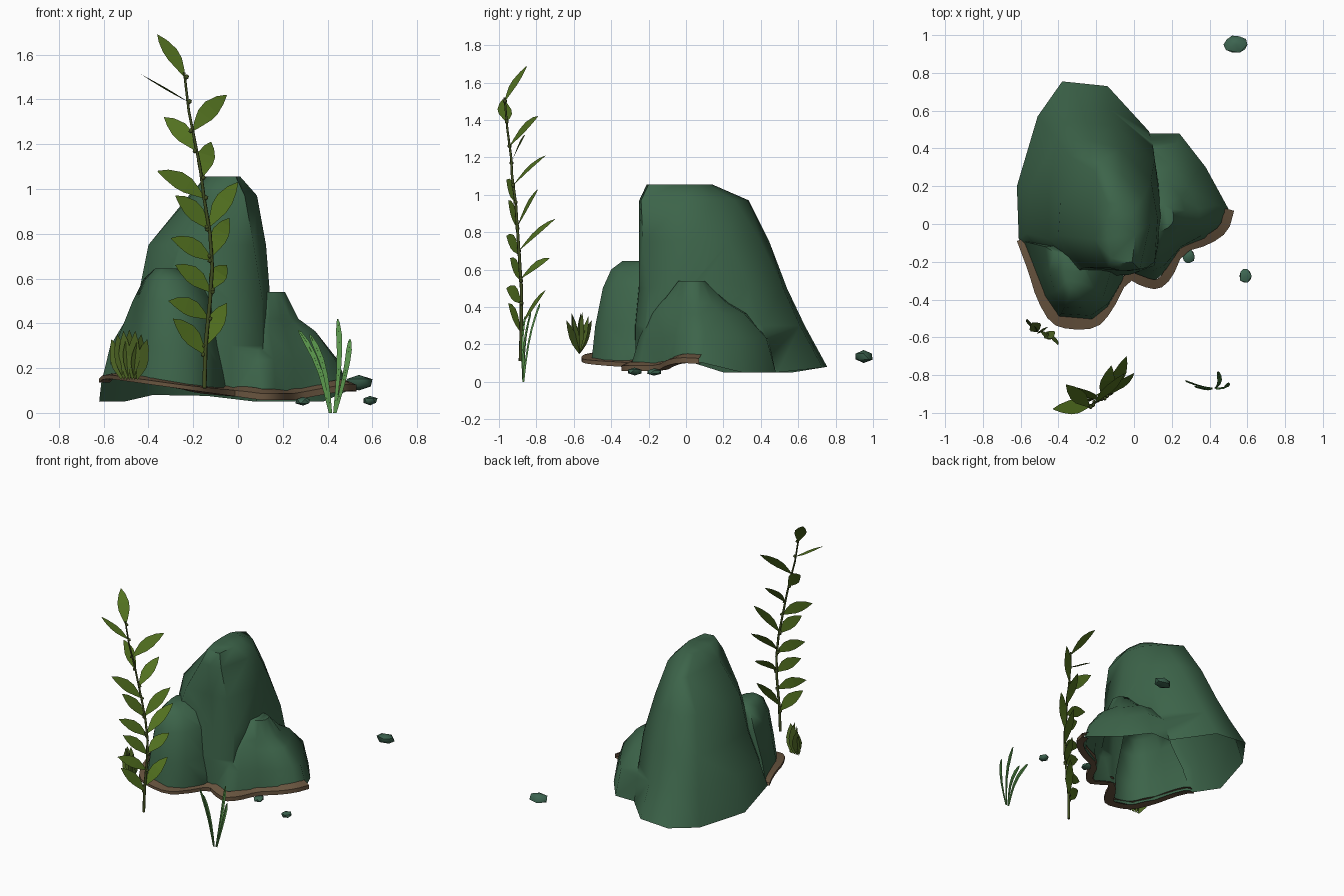
import bpy, bmesh, math, random
from mathutils import Vector

if "Cube" in bpy.data.objects:
    bpy.data.objects.remove(bpy.data.objects["Cube"])

random.seed(4)


def material(name, rgb):
    m = bpy.data.materials.new(name)
    m.diffuse_color = (*rgb, 1)
    m.use_nodes = True
    m.node_tree.nodes["Principled BSDF"].inputs["Base Color"].default_value = m.diffuse_color
    return m


ROCK = material("rock green", (0.046, 0.128, 0.068))
PEBBLE = material("pebble green", (0.046, 0.128, 0.080))
SAND = material("sand brown", (0.14, 0.09, 0.05))
KELP = material("kelp olive", (0.085, 0.165, 0.014))
STEM = material("stem olive", (0.052, 0.075, 0.015))
BUSH = material("bush olive", (0.078, 0.135, 0.018))
GRASS = material("grass green", (0.10, 0.30, 0.07))


def finish(name, bm, mat, angle=None):
    me = bpy.data.meshes.new(name)
    bm.to_mesh(me)
    bm.free()
    me.materials.append(mat)
    if angle:
        me.shade_smooth()
        me.set_sharp_from_angle(angle=math.radians(angle))
    ob = bpy.data.objects.new(name, me)
    bpy.context.collection.objects.link(ob)
    return ob


def clamp(v):
    return max(0.0, min(1.0, v))


def base_z(x, y):
    """Height of the uneven lower rim of the rock."""
    z = 0.05 + clamp((0.15 - y) / 0.3) * max(0.015, 0.03 - 0.14 * x)
    return z + 0.05 * clamp((x - 0.25) / 0.25) * clamp((0.3 - y) / 0.2) + 0.03 * clamp((y - 0.6) / 0.15)


def loft(name, rings):
    """Closed solid through stacked outlines: [(z, [(x, y), ...]), ...]."""
    bm = bmesh.new()
    rows = [[bm.verts.new((x, y, z)) for x, y in pts] for z, pts in rings]
    n = len(rows[0])
    for a, b in zip(rows, rows[1:]):
        for i in range(n):
            j = (i + 1) % n
            bm.faces.new((a[i], a[j], b[j], b[i]))
    bm.faces.new(rows[0][::-1])
    bm.faces.new(rows[-1])
    bmesh.ops.triangulate(bm, faces=bm.faces)
    return finish(name, bm, ROCK)


# Rock: tall peak, left shoulder and right shoulder
peak = loft("rock", [
    (0, [(-.03, -.27), (.10, -.23), (.16, .05), (.08, .49), (-.14, .73), (-.38, .755), (-.51, .57), (-.62, .2), (-.61, -.08), (-.4, -.3)]),
    (.30, [(-.03, -.27), (.11, -.22), (.155, .05), (.10, .41), (-.13, .61), (-.34, .635), (-.46, .51), (-.55, .2), (-.57, -.05), (-.38, -.28)]),
    (.50, [(-.03, -.25), (.11, -.20), (.145, .05), (.11, .34), (-.10, .52), (-.30, .54), (-.41, .45), (-.45, .18), (-.45, -.08), (-.33, -.26)]),
    (.75, [(-.04, -.25), (.07, -.23), (.125, .03), (.09, .23), (-.07, .40), (-.24, .445), (-.34, .36), (-.39, .12), (-.40, -.06), (-.26, -.23)]),
    (.97, [(-.06, -.25), (.03, -.24), (.085, 0), (.05, .14), (-.06, .26), (-.17, .335), (-.21, .28), (-.22, .08), (-.21, -.08), (-.14, -.23)]),
    (1.055, [(-.08, -.21), (-.01, -.20), (.01, -.05), (-.01, .06), (-.06, .11), (-.12, .14), (-.14, .11), (-.145, .03), (-.14, -.08), (-.12, -.18)])])
left = loft("left_shoulder", [
    (0, [(-.59, -.09), (-.525, -.25), (-.475, -.38), (-.40, -.49), (-.22, -.505), (-.14, -.44), (-.05, -.28), (-.2, -.1)]),
    (.30, [(-.55, -.1), (-.49, -.25), (-.45, -.37), (-.385, -.475), (-.23, -.485), (-.135, -.42), (-.09, -.26), (-.2, -.1)]),
    (.50, [(-.47, -.12), (-.45, -.25), (-.42, -.36), (-.37, -.44), (-.25, -.445), (-.16, -.38), (-.12, -.24), (-.2, -.1)]),
    (.60, [(-.42, -.15), (-.41, -.25), (-.39, -.34), (-.35, -.40), (-.28, -.40), (-.21, -.34), (-.17, -.23), (-.2, -.12)]),
    (.645, [(-.37, -.18), (-.37, -.25), (-.36, -.30), (-.34, -.34), (-.31, -.34), (-.28, -.31), (-.26, -.23), (-.27, -.15)])])
right = loft("right_shoulder", [
    (0, [(-.02, -.26), (.11, -.30), (.17, -.25), (.25, -.13), (.38, -.08), (.47, 0), (.50, .08), (.38, .3), (.24, .48), (.05, .48), (0, .1)]),
    (.22, [(0, -.22), (.09, -.25), (.16, -.22), (.25, -.12), (.36, -.06), (.43, .02), (.44, .1), (.34, .28), (.23, .43), (.06, .44), (0, .1)]),
    (.365, [(.02, -.16), (.09, -.19), (.14, -.17), (.21, -.09), (.29, -.03), (.345, .03), (.345, .08), (.29, .19), (.2, .31), (.06, .33), (0, .1)]),
    (.42, [(.03, -.12), (.09, -.15), (.14, -.13), (.19, -.06), (.235, -.02), (.27, .03), (.27, .07), (.25, .14), (.18, .22), (.06, .24), (.02, .1)]),
    (.54, [(.06, -.03), (.1, -.04), (.14, -.04), (.18, -.02), (.2, 0), (.21, .02), (.21, .05), (.2, .08), (.16, .1), (.06, .1), (.03, .05)])])

for part in (left, right):
    mod = peak.modifiers.new("join", "BOOLEAN")
    mod.operation, mod.solver, mod.object = "UNION", "EXACT", part
bm = bmesh.new()
bm.from_object(peak, bpy.context.evaluated_depsgraph_get())
for ob in (peak, left, right):
    bpy.data.objects.remove(ob)
# Open the underside and bend the rim up and down
bmesh.ops.delete(bm, geom=[f for f in bm.faces if all(v.co.z < 1e-3 for v in f.verts)], context="FACES")
for v in bm.verts:
    if v.co.z < 0.3:
        v.co.z += base_z(v.co.x, v.co.y) * (1 - v.co.z / 0.3)
finish("rock", bm, ROCK, 60)

# Sand rim along the front foot of the rock, corners rounded once
path = [Vector(p) for p in [(-.62, -.09), (-.56, -.25), (-.515, -.4), (-.44, -.53), (-.34, -.56), (-.20, -.555), (-.12, -.47),
                            (-.03, -.29), (.04, -.33), (.13, -.35), (.20, -.29), (.26, -.15), (.40, -.11), (.50, -.04), (.53, .07)]]
soft = [path[0]]
for a, b in zip(path, path[1:]):
    soft += [a.lerp(b, .25), a.lerp(b, .75)]
path = soft + [path[-1]]
bm = bmesh.new()
rows = []
for i, p in enumerate(path):
    t = (path[min(i + 1, len(path) - 1)] - path[max(i - 1, 0)]).normalized()
    inner = p + Vector((-t.y, t.x)) * (0.068 if p.y < -.4 else 0.05)
    z = base_z(*p)
    rise = 0.02 + 0.022 * clamp((p.x + 0.25) / 0.3)
    rows.append([bm.verts.new((inner.x, inner.y, z + rise)), bm.verts.new((*p, z + 0.5 * rise)),
                 bm.verts.new((*p, z - 0.008)), bm.verts.new((inner.x, inner.y, z - 0.008))])
for a, b in zip(rows, rows[1:]):
    for k in range(3):
        bm.faces.new((a[k], a[k + 1], b[k + 1], b[k]))
finish("sand_rim", bm, SAND, 60)


def blade(bm, path, widths, facing):
    """Flat ribbon along a path, its broad side turned to the facing direction."""
    rows = []
    for i, p in enumerate(path):
        t = path[min(i + 1, len(path) - 1)] - path[max(i - 1, 0)]
        side = t.cross(facing).normalized() * widths[i] / 2
        rows.append((bm.verts.new(p - side), bm.verts.new(p + side)))
    for a, b in zip(rows, rows[1:]):
        bm.faces.new((a[0], a[1], b[1], b[0]))


def leaf(bm, base, tip, width, facing=Vector((0, -1, 0.2)), bend=0.015):
    base, tip = Vector(base), Vector(tip)
    ts = (0, .15, .35, .55, .8, 1)
    path = [base.lerp(tip, t) + Vector((0, 0, bend)) * math.sin(math.pi * t) for t in ts]
    blade(bm, path, [width * w for w in (.08, .5, .95, 1, .6, .03)], facing)


# Tall kelp: stem
stem = [Vector(p) for p in [(-.15, -.885, .11), (-.145, -.88, .3), (-.125, -.88, .5), (-.115, -.89, .65), (-.125, -.90, .8),
                            (-.15, -.91, .95), (-.17, -.93, 1.1), (-.19, -.935, 1.2), (-.22, -.955, 1.35), (-.24, -.97, 1.52)]]
cu = bpy.data.curves.new("kelp_stem", "CURVE")
cu.dimensions, cu.bevel_depth, cu.bevel_resolution, cu.use_fill_caps = "3D", 0.01, 1, True
sp = cu.splines.new("POLY")
sp.points.add(len(stem) - 1)
for i, p in enumerate(stem):
    sp.points[i].co = (*p, 1)
    sp.points[i].radius = 1.0 - 0.05 * i
cu.materials.append(STEM)
bpy.context.collection.objects.link(bpy.data.objects.new("kelp_stem", cu))


def on_stem(z):
    for a, b in zip(stem, stem[1:]):
        if z <= b.z:
            return a.lerp(b, (z - a.z) / (b.z - a.z))
    return stem[-1].copy()


# Kelp leaves (height on stem, tip) and the small float at each joint
leaves = [(.26, (-.29, -.95, .42)), (.42, (-.31, -.96, .50)), (.30, (-.05, -.75, .49)), (.54, (-.28, -.94, .66)),
          (.55, (-.05, -.73, .66)), (.68, (-.30, -.96, .78)), (.70, (-.04, -.70, .87)), (.82, (-.28, -.95, .97)),
          (.83, (0, -.79, 1.03)), (.96, (-.36, -.96, 1.08)), (1.05, (-.12, -.75, 1.21)), (1.17, (-.33, -.86, 1.32)),
          (1.26, (-.05, -.79, 1.42)), (1.50, (-.36, -.85, 1.69))]
bm, floats = bmesh.new(), bmesh.new()
for z, tip in leaves:
    facing = Vector((.7, -1, .2)) if z > 1.4 else Vector((.1, -1, .2))
    leaf(bm, on_stem(z), tip, 0.078, facing)
leaf(bm, on_stem(1.39), (-.43, -.98, 1.51), 0.075, Vector((0.5, 0.1, 0.85)), 0)
for z in [l[0] for l in leaves] + [1.39]:
    ret = bmesh.ops.create_icosphere(floats, subdivisions=1, radius=0.012)
    off = on_stem(z) + Vector((0.008 * random.choice((-1, 1)), 0, 0))
    bmesh.ops.translate(floats, verts=ret["verts"], vec=off)
finish("kelp_leaves", bm, KELP)
finish("kelp_floats", floats, STEM, 60)

# Low bush beside the rock
bm = bmesh.new()
for i in range(7):
    f = i / 6
    tip = (-.565 + .16 * f, -.515 - .115 * f + random.uniform(-.02, .02), .31 + .06 * math.sin(math.pi * (.1 + .8 * f)))
    leaf(bm, (-.52 + .07 * f, -.57, .15), tip, 0.066, Vector(((-.6, .6)[i % 2], -1, 0)), 0)
finish("bush", bm, BUSH)

# Grass blades
bm = bmesh.new()
for bx, tip in [(.41, (.27, -.83, .37)), (.415, (.32, -.86, .35)), (.43, (.445, -.78, .42)), (.435, (.50, -.84, .33))]:
    a, b = Vector((bx, -.87, 0)), Vector(tip)
    pts = [a.lerp(b, t) + Vector((0.015, -0.01, 0.03)) * math.sin(math.pi * t)
           for t in (0, .2, .4, .6, .8, .95, 1)]
    for facing in (Vector((0, -1, 0)), Vector((1, 0, 0))):
        blade(bm, pts, [.01, .016, .02, .024, .025, .015, .004] if facing.y else [.01] * 6 + [.002], facing)
finish("grass", bm, GRASS)

# Loose pebbles
for i, (c, s) in enumerate([((.54, .95, .135), (.07, .052, .036)), ((.29, -.17, .052), (.036, .042, .02)),
                            ((.59, -.275, .055), (.036, .042, .022))]):
    bm = bmesh.new()
    bmesh.ops.create_icosphere(bm, subdivisions=1, radius=1)
    for v in bm.verts:
        k = random.uniform(0.92, 1.08)
        v.co = Vector([c[n] + v.co[n] * s[n] * k for n in range(3)])
    finish(f"pebble_{i + 1}", bm, PEBBLE, 50)
